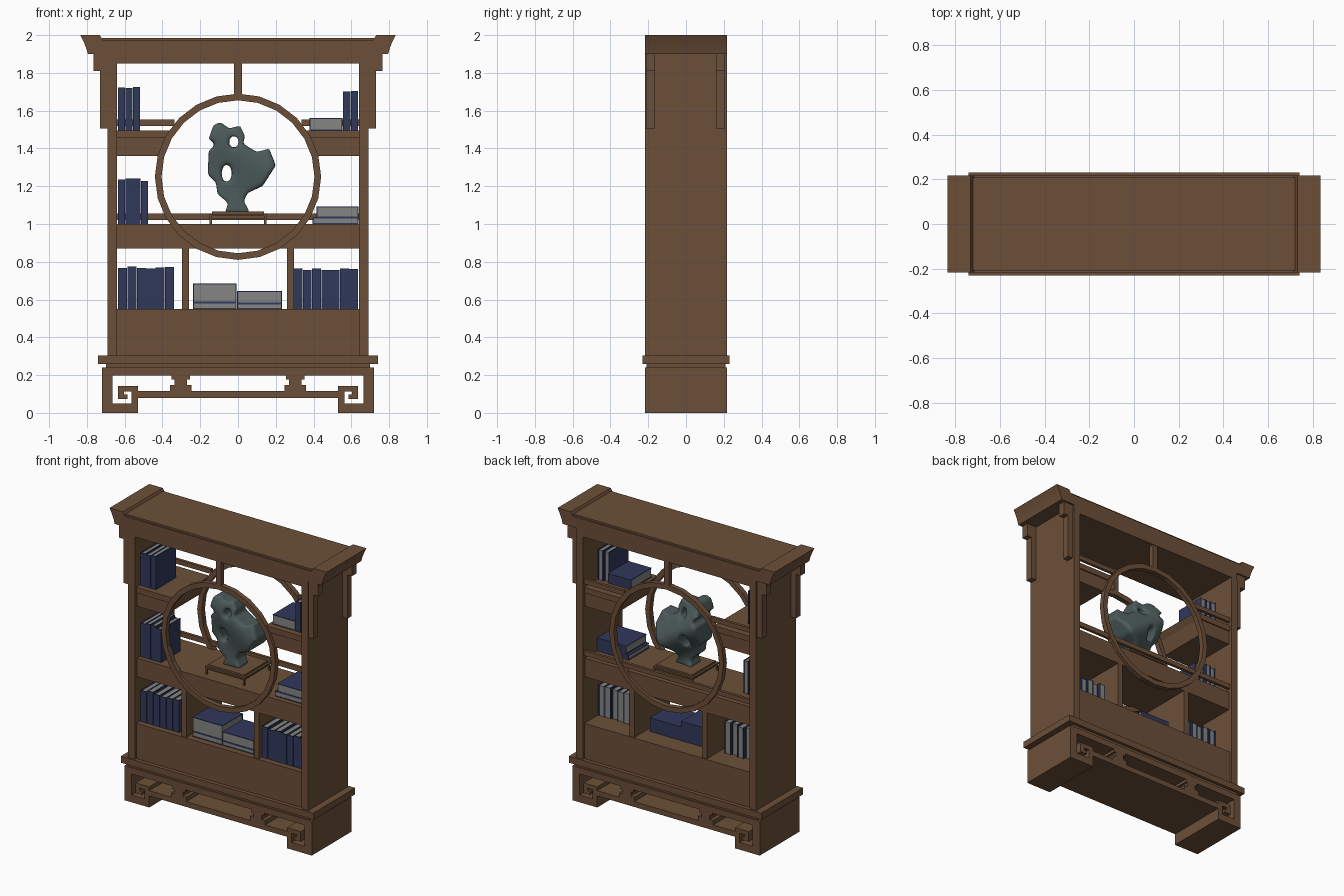
import bpy, bmesh, math, random

if "Cube" in bpy.data.objects:
    bpy.data.objects.remove(bpy.data.objects["Cube"])

random.seed(4)


def material(name, rgb):
    m = bpy.data.materials.new(name)
    m.diffuse_color = (*rgb, 1)
    m.use_nodes = True
    m.node_tree.nodes["Principled BSDF"].inputs["Base Color"].default_value = m.diffuse_color
    return m


WOOD = material("walnut_wood", (0.150, 0.078, 0.040))
NAVY = material("navy_cover", (0.030, 0.040, 0.105))
PAPER = material("grey_paper", (0.235, 0.235, 0.230))
STONE = material("grey_green_stone", (0.075, 0.108, 0.106))


def finish(name, bm, *mats):
    bmesh.ops.recalc_face_normals(bm, faces=bm.faces)
    me = bpy.data.meshes.new(name)
    bm.to_mesh(me)
    bm.free()
    for m in mats:
        me.materials.append(m)
    ob = bpy.data.objects.new(name, me)
    bpy.context.collection.objects.link(ob)
    return ob


def add_box(bm, x0, x1, y0, y1, z0, z1, mat=0):
    v = [bm.verts.new((x, y, z)) for z in (z0, z1)
         for x, y in ((x0, y0), (x1, y0), (x1, y1), (x0, y1))]
    for f in ((0, 1, 2, 3), (4, 5, 6, 7), (0, 1, 5, 4),
              (1, 2, 6, 5), (2, 3, 7, 6), (3, 0, 4, 7)):
        bm.faces.new([v[i] for i in f]).material_index = mat


def box(name, *dims):
    bm = bmesh.new()
    add_box(bm, *dims)
    return finish(name, bm, WOOD)


def prism(name, pts, y0, y1, s=1):
    """Front (x, z) profile run from y0 to y1, flipped in x when s = -1."""
    bm = bmesh.new()
    a = [bm.verts.new((s * x, y0, z)) for x, z in pts]
    b = [bm.verts.new((s * x, y1, z)) for x, z in pts]
    bm.faces.new(a)
    bm.faces.new(b)
    for i in range(len(pts)):
        j = (i + 1) % len(pts)
        bm.faces.new((a[i], a[j], b[j], b[i]))
    return finish(name, bm, WOOD)


D = 0.218       # half depth of the cabinet
IN = 0.203      # half depth of recessed parts

# Base: top board, scroll feet, stretcher, fretwork blocks, mouldings
box("base_top", -0.665, 0.665, -D, D, 0.197, 0.24)
foot = [(0.72, 0), (0.72, 0.24), (0.665, 0.24), (0.665, 0.05), (0.565, 0.05),
        (0.565, 0.113), (0.603, 0.113), (0.603, 0.097), (0.585, 0.097),
        (0.585, 0.073), (0.635, 0.073), (0.635, 0.143), (0.53, 0.143), (0.53, 0)]
for s, side in ((-1, "left"), (1, "right")):
    prism(side + "_scroll_foot", foot, -D, D, s)
    c = s * 0.303
    for i, (w, z0, z1) in enumerate(((0.058, 0.117, 0.147), (0.032, 0.147, 0.177),
                                     (0.048, 0.177, 0.197))):
        box(f"{side}_fret_block_{i}", c - w, c + w, -D, D, z0, z1)
box("base_stretcher", -0.53, 0.53, -D, D, 0.08, 0.117)
box("base_neck", -0.70, 0.70, -0.21, 0.21, 0.24, 0.26)
box("base_moulding", -0.74, 0.74, -0.23, 0.23, 0.26, 0.305)

# Body: lower chest, middle shelf, rails
box("lower_chest", -0.64, 0.64, -IN, IN, 0.305, 0.55)
box("middle_shelf", -0.64, 0.64, -0.195, 0.195, 0.87, 1.0)
box("middle_back_rail", -0.64, 0.64, 0.185, 0.205, 1.022, 1.055)
box("top_beam", -0.69, 0.69, -D, D, 1.85, 1.90)

for s, side in ((-1, "left"), (1, "right")):
    def sided(name, x0, x1, *rest):
        a, b = sorted((s * x0, s * x1))
        box(side + "_" + name, a, b, *rest)
    sided("side_panel", 0.64, 0.692, -D, D, 0.305, 1.85)
    sided("divider", 0.26, 0.297, -0.195, 0.195, 0.55, 0.87)
    sided("upper_back_rail", 0.335, 0.64, 0.185, 0.205, 1.52, 1.552)
    prism(side + "_upper_shelf_board", [(0.64, 1.455), (0.383, 1.455),
          (0.355, 1.495), (0.64, 1.495)], -IN, IN, s)
    prism(side + "_upper_shelf_apron", [(0.64, 1.36), (0.418, 1.36),
          (0.383, 1.455), (0.64, 1.455)], -0.195, 0.195, s)
    # Stepped hanging brackets under the roof ends
    for y0, face in ((-0.212, "front"), (0.158, "back")):
        sided(face + "_bracket_head", 0.69, 0.765, y0, y0 + 0.048, 1.81, 1.90)
        sided(face + "_bracket_drop", 0.69, 0.73, y0, y0 + 0.048, 1.505, 1.81)

# Moon-window rings with a strut above, front and back
N = 24
for y0, face in ((-0.215, "front"), (0.18, "back")):
    bm = bmesh.new()
    loops = []
    for i in range(N):
        a = 2 * math.pi * i / N
        loops.append([bm.verts.new((r * math.sin(a), y, 1.25 + r * math.cos(a)))
                      for r, y in ((0.405, y0), (0.44, y0),
                                   (0.44, y0 + 0.035), (0.405, y0 + 0.035))])
    for i in range(N):
        p, q = loops[i], loops[(i + 1) % N]
        for k in range(4):
            m = (k + 1) % 4
            bm.faces.new((p[k], p[m], q[m], q[k]))
    finish(face + "_moon_ring", bm, WOOD)
    box(face + "_strut", -0.02, 0.02, y0, y0 + 0.035, 1.685, 1.85)

# Roof with flared, upturned ends
half = [(0.795, 1.90), (0.802, 1.925), (0.815, 1.96), (0.835, 2.0),
        (0.732, 2.0), (0.715, 1.973)]
roof = prism("flared_roof", half + [(-x, z) for x, z in reversed(half)], -D, D)
bpy.context.view_layer.objects.active = roof
roof.select_set(True)
bpy.ops.object.shade_smooth_by_angle(angle=math.radians(25))
box("roof_panel", -0.72, 0.72, -0.208, 0.208, 1.965, 1.985)


# Books: page block inside a three-sided cover
def standing_books(name, x0, x1, z, h, n):
    bm = bmesh.new()
    w = (x1 - x0) / n
    for i in range(n):
        a, b = x0 + i * w + 0.001, x0 + (i + 1) * w - 0.001
        top = z + h - random.uniform(0, 0.02)
        y0, y1 = -0.163, 0.065 - random.uniform(0, 0.02)
        add_box(bm, a + 0.006, b - 0.006, y0 + 0.006, y1 - 0.004, z + 0.001, top - 0.004, 1)
        add_box(bm, a, a + 0.006, y0, y1, z, top)
        add_box(bm, b - 0.006, b, y0, y1, z, top)
        add_box(bm, a + 0.006, b - 0.006, y0, y0 + 0.006, z, top)
    finish(name, bm, NAVY, PAPER)


def lying_books(name, x0, x1, z, heights, step=0.0):
    bm = bmesh.new()
    for h in heights:
        y0, y1 = -0.16, 0.065
        add_box(bm, x0 + 0.003, x1 - 0.003, y0 + 0.002, y1 - 0.005, z + 0.005, z + h - 0.005, 1)
        add_box(bm, x0, x1, y0, y1, z, z + 0.005)
        add_box(bm, x0, x1, y0, y1, z + h - 0.005, z + h)
        add_box(bm, x0, x1, y1 - 0.005, y1, z + 0.005, z + h - 0.005)
        z += h
        x0 += step
    finish(name, bm, NAVY, PAPER)


standing_books("top_left_books", -0.637, -0.517, 1.495, 0.232, 3)
standing_books("top_right_books", 0.555, 0.637, 1.495, 0.225, 2)
standing_books("middle_left_books", -0.637, -0.475, 1.0, 0.245, 4)
standing_books("lower_left_books", -0.637, -0.337, 0.55, 0.232, 6)
standing_books("lower_right_books", 0.293, 0.637, 0.55, 0.225, 7)
lying_books("top_right_stack", 0.378, 0.553, 1.495, [0.067])
lying_books("middle_right_stack", 0.395, 0.637, 1.0, [0.035, 0.057], 0.02)
lying_books("lower_left_stack", -0.238, -0.008, 0.55, [0.035, 0.1])
lying_books("lower_right_stack", -0.006, 0.232, 0.55, [0.03, 0.065])

# Display stand
box("stand_top", -0.152, 0.152, -0.145, 0.145, 1.043, 1.054)
box("stand_plinth", -0.138, 0.138, -0.13, 0.13, 1.054, 1.066)
box("stand_apron", -0.14, 0.14, -0.133, 0.133, 1.03, 1.043)
for x in (-0.15, 0.138):
    for y in (-0.143, 0.131):
        box("stand_leg", x, x + 0.012, y, y + 0.012, 1.0, 1.043)

# Scholar's rock: pierced outline, remeshed and softened
outline = [(-.07, 1.06), (-.05, 1.11), (-.11, 1.16), (-.115, 1.22), (-.16, 1.26),
           (-.155, 1.39), (-.115, 1.42), (-.155, 1.45), (-.13, 1.525), (-.09, 1.54),
           (-.05, 1.505), (.01, 1.52), (.04, 1.46), (.02, 1.43), (.10, 1.38),
           (.165, 1.40), (.20, 1.31), (.13, 1.20), (.05, 1.165), (.03, 1.12), (.065, 1.06)]


def ellipse(cx, cz, rx, rz):
    return [(cx + rx * math.cos(t * math.pi / 5), cz + rz * math.sin(t * math.pi / 5))
            for t in range(10)]


cu = bpy.data.curves.new("rock_outline", 'CURVE')
cu.dimensions = '2D'
cu.fill_mode = 'BOTH'
cu.extrude = 0.095
for pts in (outline, ellipse(-.022, 1.435, .027, .034), ellipse(-.06, 1.268, .028, .05)):
    sp = cu.splines.new('POLY')
    sp.points.add(len(pts) - 1)
    for p, (x, z) in zip(sp.points, pts):
        p.co = (x, z, 0, 1)
    sp.use_cyclic_u = True
tmp = bpy.data.objects.new("rock_outline", cu)
tmp.hide_render = True
bpy.context.collection.objects.link(tmp)
bpy.context.view_layer.update()
flat = bpy.data.meshes.new_from_object(tmp.evaluated_get(bpy.context.evaluated_depsgraph_get()))
bpy.data.objects.remove(tmp)
for v in flat.vertices:
    x, z, y = v.co
    v.co = (x, -y, z)
rock = bpy.data.objects.new("scholar_rock", flat)
bpy.context.collection.objects.link(rock)
rm = rock.modifiers.new("remesh", 'REMESH')
rm.mode = 'VOXEL'
rm.voxel_size = 0.011
sm = rock.modifiers.new("soften", 'SMOOTH')
sm.factor = 0.5
sm.iterations = 9
bpy.context.view_layer.update()
me = bpy.data.meshes.new_from_object(rock.evaluated_get(bpy.context.evaluated_depsgraph_get()))
rock.modifiers.clear()
rock.data = me
# Uneven thickness and a slight twist in depth
for v in me.vertices:
    x, y, z = v.co
    v.co.y = y * (0.85 + 0.3 * math.sin(14 * (z - 1.2) + 9 * x)) + 0.02 * math.sin(16 * z + 10 * x)
me.materials.clear()
me.materials.append(STONE)
for p in me.polygons:
    p.use_smooth = True
    p.material_index = 0
